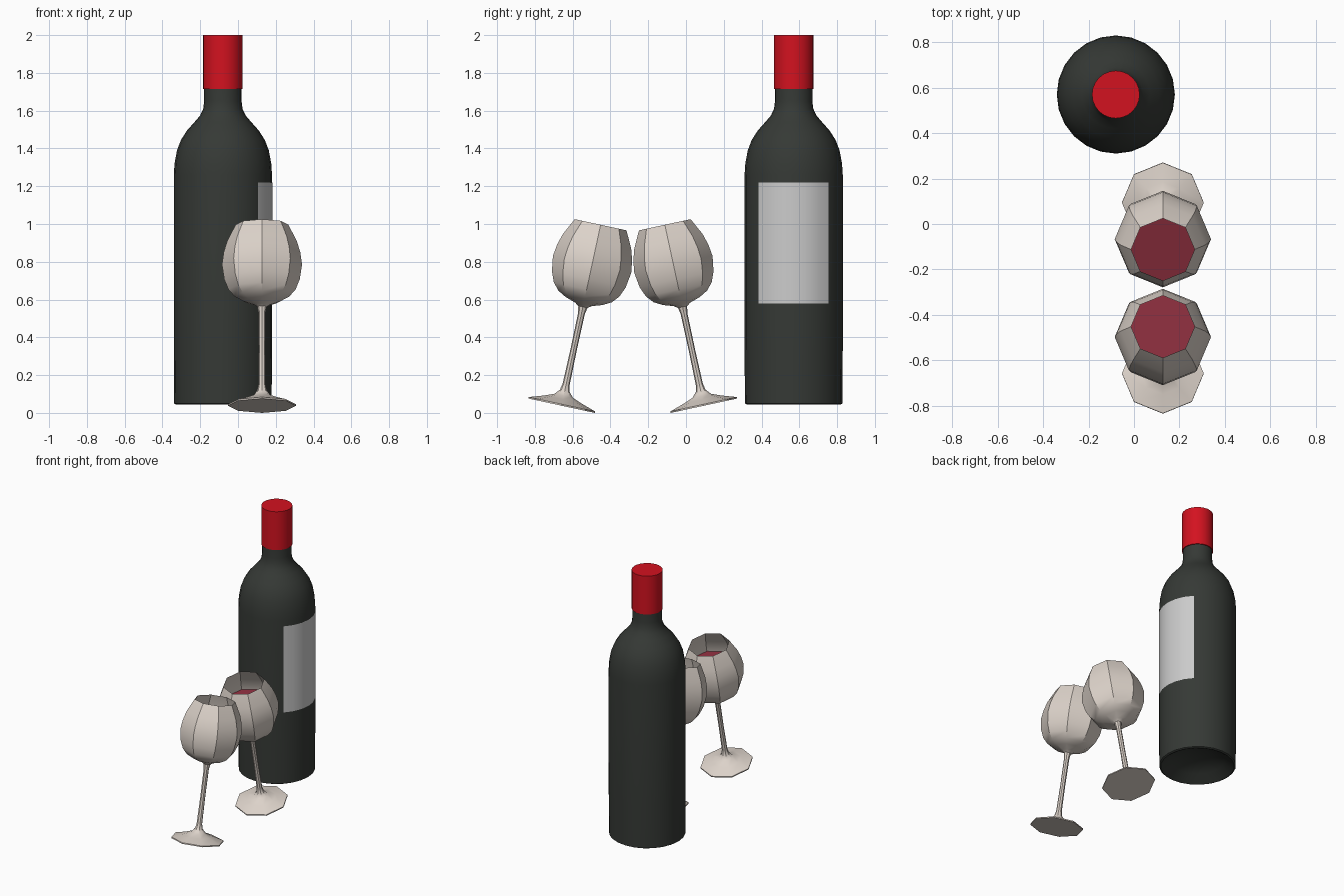
import bpy, bmesh, math
from mathutils import Matrix

if "Cube" in bpy.data.objects:
    bpy.data.objects.remove(bpy.data.objects["Cube"])


def material(name, rgb):
    m = bpy.data.materials.new(name)
    m.diffuse_color = (*rgb, 1)
    m.use_nodes = True
    m.node_tree.nodes["Principled BSDF"].inputs["Base Color"].default_value = m.diffuse_color
    return m


def lathe(name, profile, sides, mat, matrix, start=0.0, sweep=360.0, smooth=30):
    """Revolve (radius, height) points about z; zero radius becomes a pole."""
    bm = bmesh.new()
    full = sweep >= 360
    count = sides if full else sides + 1
    rings = []
    for r, z in profile:
        if r == 0:
            rings.append([bm.verts.new((0, 0, z))] * count)
        else:
            angles = [math.radians(start + sweep * i / sides) for i in range(count)]
            rings.append([bm.verts.new((r * math.cos(a), r * math.sin(a), z)) for a in angles])
    for low, high in zip(rings, rings[1:]):
        for i in range(sides):
            j = (i + 1) % count
            corners = list(dict.fromkeys((low[i], low[j], high[j], high[i])))
            bm.faces.new(corners)
    mesh = bpy.data.meshes.new(name)
    bm.to_mesh(mesh)
    bm.free()
    obj = bpy.data.objects.new(name, mesh)
    bpy.context.collection.objects.link(obj)
    obj.matrix_world = matrix
    mesh.materials.append(mat)
    bpy.ops.object.select_all(action='DESELECT')
    obj.select_set(True)
    bpy.context.view_layer.objects.active = obj
    bpy.ops.object.shade_smooth_by_angle(angle=math.radians(smooth))
    return obj


bottle_glass = material("dark_glass", (0.036, 0.041, 0.036))
red_foil = material("red_foil", (0.65, 0.006, 0.014))
paper = material("paper", (0.55, 0.55, 0.55))
clear_glass = material("pale_glass", (0.72, 0.65, 0.59))
red_wine = material("red_wine", (0.25, 0.026, 0.045))

# Bottle with a hollow punt underneath
bottle_place = Matrix.Translation((-0.08, 0.57, 0))
lathe("bottle", [(0, 0.13), (0.10, 0.12), (0.18, 0.09), (0.235, 0.05), (0.248, 0.044),
                 (0.258, 0.05), (0.26, 0.35), (0.26, 1.26), (0.256, 1.32), (0.243, 1.39),
                 (0.222, 1.445), (0.19, 1.495), (0.15, 1.54), (0.12, 1.575),
                 (0.104, 1.61), (0.099, 1.65), (0.099, 1.75)],
      24, bottle_glass, bottle_place, smooth=40)

# Foil cap
lathe("foil_cap", [(0, 1.715), (0.105, 1.715), (0.105, 2.0), (0, 2.0)],
      24, red_foil, bottle_place)

# Label wrapped over a quarter of the bottle, facing +x
lathe("label", [(0.262, 0.58), (0.262, 1.22)], 6, paper, bottle_place, start=-45, sweep=90)

# Two eight-sided wine glasses leaning together
bowl = [(0.045, 0.549), (0.10, 0.567), (0.145, 0.592), (0.178, 0.63), (0.20, 0.685),
        (0.212, 0.765), (0.203, 0.83), (0.185, 0.89), (0.14, 0.98)]
foot_and_stem = [(0, 0), (0.18, 0), (0.18, 0.008), (0.10, 0.034), (0.05, 0.054), (0.027, 0.08),
                 (0.019, 0.115), (0.017, 0.30), (0.018, 0.50), (0.025, 0.535)]
wine = [(0, 0.556)] + [(r - 0.006, z + 0.004) for r, z in bowl[:6]] + [(0.203, 0.79), (0, 0.79)]

for side, y, lean in (("rear", 0.095, 12.2), ("front", -0.659, -12.2)):
    place = Matrix.Translation((0.127, y, 0.038)) @ Matrix.Rotation(math.radians(lean), 4, 'X')
    lathe(side + "_wine_glass", foot_and_stem + bowl, 8, clear_glass, place)
    lathe(side + "_wine", wine, 8, red_wine, place)
